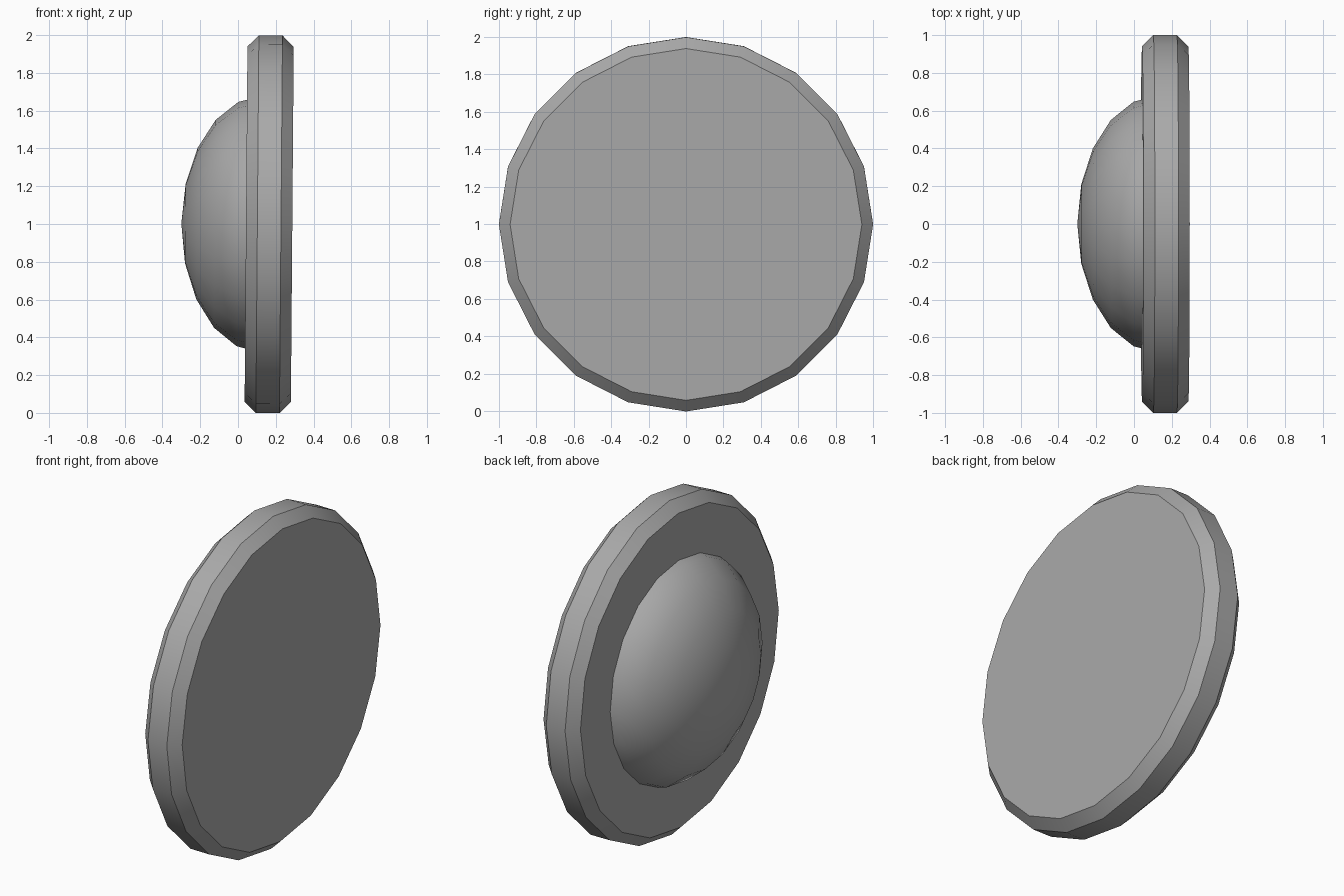
import bpy, bmesh, math
from mathutils import Matrix

cube = bpy.data.objects.get("Cube")
if cube:
    bpy.data.objects.remove(cube, do_unlink=True)

SIDES = 20
TILT = 0.008  # the whole piece leans very slightly towards +x

grey = bpy.data.materials.new("plain grey")
grey.use_nodes = True
colour = (0.4, 0.4, 0.4, 1)
grey.diffuse_color = colour
grey.node_tree.nodes["Principled BSDF"].inputs["Base Color"].default_value = colour


def lathe_x(name, profile):
    """Spin (x, radius) points around the x axis and close both ends."""
    bm = bmesh.new()
    rings = []
    for x, r in profile:
        if r == 0:
            rings.append([bm.verts.new((x, 0, 0))] * SIDES)
        else:
            angles = [2 * math.pi * i / SIDES for i in range(SIDES)]
            rings.append([bm.verts.new((x, r * math.cos(a), r * math.sin(a))) for a in angles])
    for a, b in zip(rings, rings[1:]):
        for i in range(SIDES):
            j = (i + 1) % SIDES
            corners = list(dict.fromkeys((a[i], a[j], b[j], b[i])))
            bm.faces.new(corners)
    for ring in (rings[0], rings[-1]):
        if ring[0] != ring[1]:
            bm.faces.new(ring)
    bmesh.ops.recalc_face_normals(bm, faces=bm.faces)
    mesh = bpy.data.meshes.new(name)
    bm.to_mesh(mesh)
    bm.free()
    mesh.materials.append(grey)
    obj = bpy.data.objects.new(name, mesh)
    bpy.context.collection.objects.link(obj)
    obj.matrix_world = Matrix.Translation((0, 0, 1)) @ Matrix.Rotation(TILT, 4, 'Y')
    bpy.ops.object.select_all(action='DESELECT')
    obj.select_set(True)
    bpy.context.view_layer.objects.active = obj
    bpy.ops.object.shade_smooth_by_angle(angle=math.radians(30))
    return obj


# Thick round plate with chamfered rims
lathe_x("round_plate", [(0.0425, 0.94), (0.1025, 1.0), (0.2275, 1.0), (0.2875, 0.94)])

# Flattened half-sphere set into the plate
steps = [math.radians(18 * k) for k in range(6)]
lathe_x("dome", [(0.13 - 0.43 * math.cos(a), 0.68 * math.sin(a) if a else 0) for a in steps])
